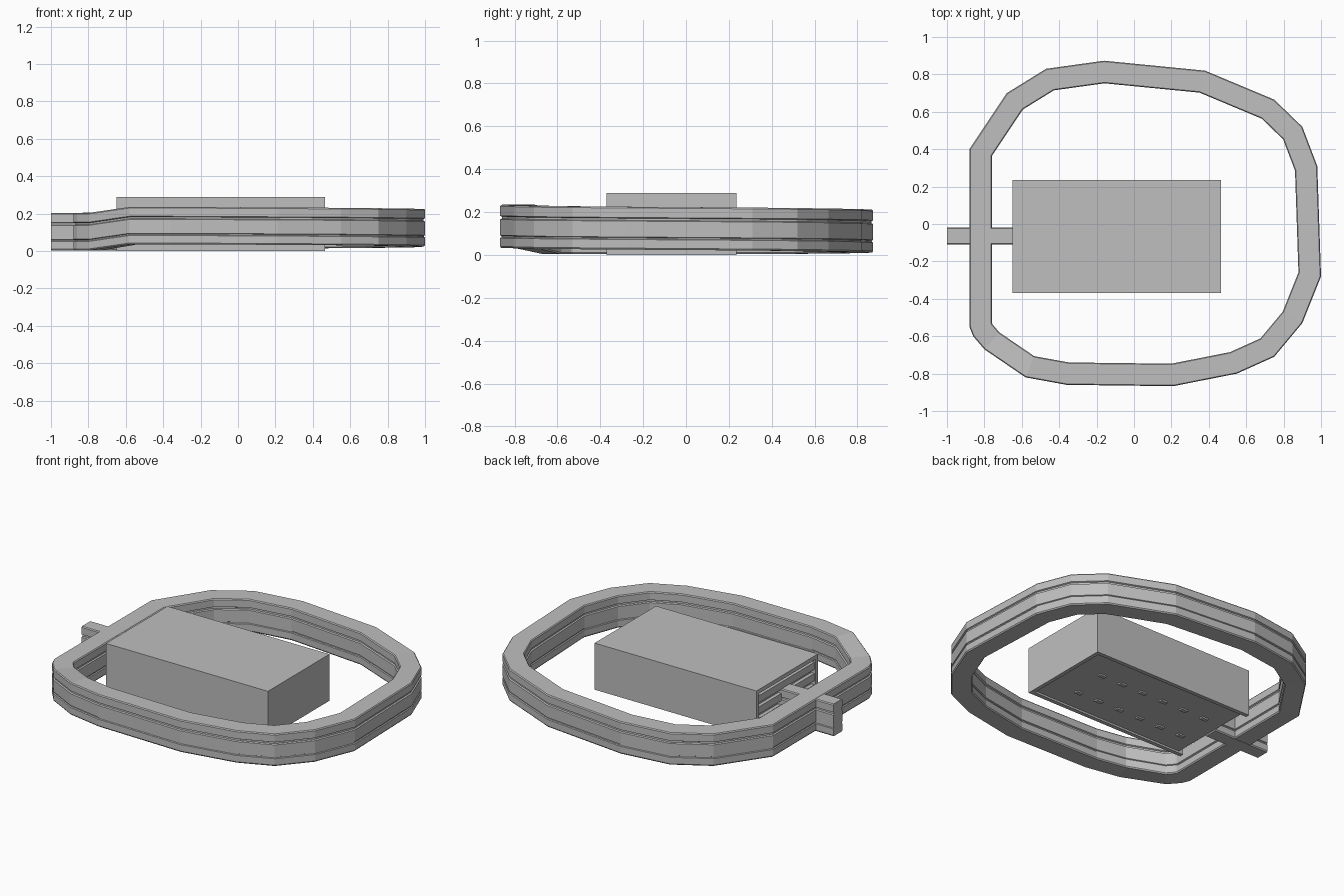
import bpy, bmesh
from mathutils import Vector

if "Cube" in bpy.data.objects:
    bpy.data.objects.remove(bpy.data.objects["Cube"])

grey = bpy.data.materials.new("light grey")
grey.diffuse_color = (0.52, 0.52, 0.52, 1)
grey.use_nodes = True
grey.node_tree.nodes["Principled BSDF"].inputs["Base Color"].default_value = grey.diffuse_color


def finish(bm, name):
    bmesh.ops.recalc_face_normals(bm, faces=bm.faces[:])
    me = bpy.data.meshes.new(name)
    bm.to_mesh(me)
    bm.free()
    me.materials.append(grey)
    ob = bpy.data.objects.new(name, me)
    bpy.context.collection.objects.link(ob)


def box(name, x0, x1, y0, y1, z0, z1):
    bm = bmesh.new()
    bmesh.ops.create_cube(bm, size=1)
    for v in bm.verts:
        v.co = (x1 if v.co.x > 0 else x0, y1 if v.co.y > 0 else y0, z1 if v.co.z > 0 else z0)
    finish(bm, name)


# Half of the rail section: (inward depth, height), with two side grooves
HALF = [(0.005, 0), (0, 0.007), (0, 0.047), (0.006, 0.050), (0.006, 0.056), (0, 0.059),
        (0, 0.133), (0.008, 0.137), (0.008, 0.146), (0, 0.150), (0, 0.194), (0.005, 0.2)]


def sweep(name, path, width, closed):
    """Sweep the grooved section along a path, mitred, widening to its right."""
    section = HALF + [(width - d, h) for d, h in reversed(HALF)]
    bm = bmesh.new()
    n = len(path)
    pts = [Vector(p[:2]) for p in path]
    rings = []
    for i, p in enumerate(path):
        normals = []
        for a, b in ((i - 1, i), (i, i + 1)):
            if closed or (a >= 0 and b < n):
                e = (pts[b % n] - pts[a % n]).normalized()
                normals.append(Vector((e.y, -e.x)))
        n1, n2 = normals[0], normals[-1]
        off = (n1 + n2) / (1 + n1.dot(n2))
        rings.append([bm.verts.new((p[0] + off.x * d, p[1] + off.y * d, p[2] + h))
                      for d, h in section])
    m = len(section)
    for i in range(n if closed else n - 1):
        r, s = rings[i], rings[(i + 1) % n]
        for j in range(m):
            k = (j + 1) % m
            bm.faces.new((r[j], r[k], s[k], s[j]))
    if not closed:
        bm.faces.new(rings[0])
        bm.faces.new(rings[-1])
    finish(bm, name)


# Loop rail: outer outline with base height, sloping round and ramping at front left
loop = [(-0.88, 0.40, 0.004), (-0.68, 0.70, 0.007), (-0.47, 0.83, 0.009), (-0.16, 0.873, 0.011),
        (0.38, 0.82, 0.014), (0.75, 0.665, 0.017), (0.90, 0.52, 0.019), (0.98, 0.31, 0.021),
        (1.0, -0.28, 0.025), (0.90, -0.53, 0.027), (0.75, -0.71, 0.029), (0.55, -0.80, 0.031),
        (0.21, -0.867, 0.033), (-0.36, -0.86, 0.036), (-0.58, -0.82, 0.036),
        (-0.80, -0.67, 0.004), (-0.86, -0.60, 0.004), (-0.88, -0.55, 0.004)]
sweep("loop_rail", loop, 0.12, True)

# Cross rail running through the loop into the housing
sweep("cross_rail", [(-1.0, -0.02, 0.003), (-0.62, -0.02, 0.003)], 0.09, False)

# Housing shell, open at the left end and underneath
X0, X1, Y0, Y1, T = -0.65, 0.465, -0.37, 0.235, 0.025
box("housing_roof", X0, X1, Y0, Y1, 0.265, 0.29)
box("housing_front_wall", X0, X1, Y0, Y0 + T, 0, 0.265)
box("housing_back_wall", X0, X1, Y1 - T, Y1, 0, 0.265)
box("housing_right_wall", X1 - T, X1, Y0 + T, Y1 - T, 0, 0.265)

# Inner block with slats on the open end
box("housing_core", -0.62, X1 - T, Y0 + T, Y1 - T, 0.012, 0.265)
for i in range(3):
    z = 0.06 + i * 0.07
    box(f"end_slat_{i + 1}", -0.642, -0.62, Y0 + T, Y1 - T, z, z + 0.045)

# Small pads in two rows under the housing
for r, (y, start) in enumerate(((0.03, 0.26), (-0.20, 0.24))):
    for i in range(6):
        x = start - i * 0.15
        box(f"under_pad_{r + 1}_{i + 1}", x - 0.022, x + 0.022, y - 0.012, y + 0.012, 0.003, 0.014)
